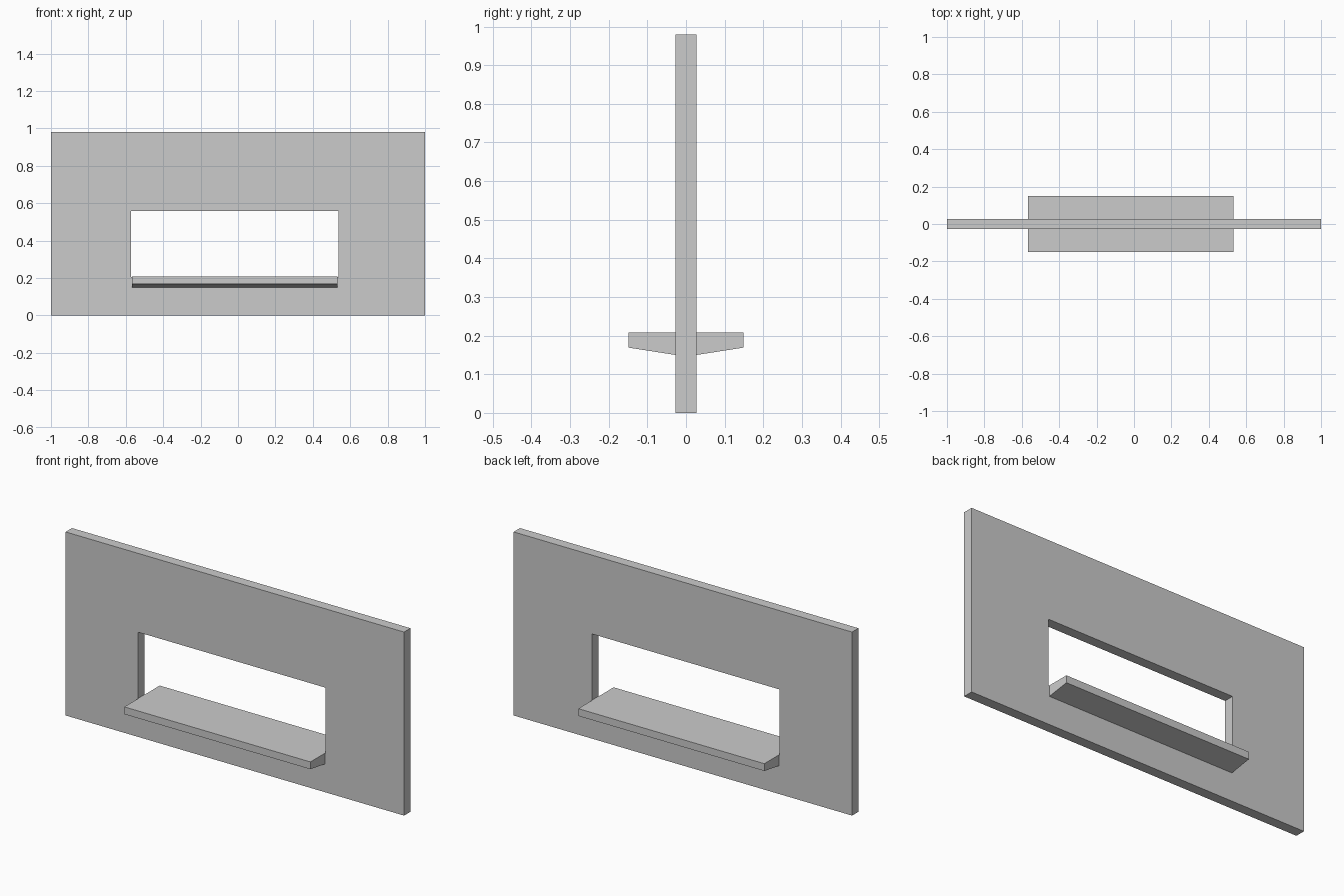
import bpy
import bmesh
from mathutils import Vector

default = bpy.data.objects.get("Cube")
if default:
    bpy.data.objects.remove(default, do_unlink=True)

# Single plain material
GREY = (0.6, 0.6, 0.6, 1.0)
grey = bpy.data.materials.new("plain_grey")
grey.use_nodes = True
grey.diffuse_color = GREY
grey.node_tree.nodes["Principled BSDF"].inputs["Base Color"].default_value = GREY

# Main dimensions
WALL_TOP, WALL_HALF = 0.98, 0.027
HOLE_LEFT, HOLE_RIGHT, HOLE_TOP = -0.571, 0.536, 0.559
SILL_TOP, SILL_LIP, SILL_BOTTOM, SILL_HALF = 0.208, 0.169, 0.15, 0.149
SIDE_GAP = 0.004


def rectangle(x0, x1, z0, z1, y):
    return [(x0, y, z0), (x1, y, z0), (x1, y, z1), (x0, y, z1)]


def extruded(name, loops, offset):
    """Extrude a flat outline, or the ring between two outlines, along offset."""
    bm = bmesh.new()
    rings = [[bm.verts.new(p) for p in loop] for loop in loops]
    if len(rings) == 1:
        faces = [bm.faces.new(rings[0])]
    else:
        outer, inner = rings
        n = len(outer)
        faces = [bm.faces.new((outer[i], outer[(i + 1) % n],
                               inner[(i + 1) % n], inner[i])) for i in range(n)]
    result = bmesh.ops.extrude_face_region(bm, geom=faces, use_keep_orig=True)
    moved = [v for v in result["geom"] if isinstance(v, bmesh.types.BMVert)]
    bmesh.ops.translate(bm, verts=moved, vec=Vector(offset))
    bmesh.ops.recalc_face_normals(bm, faces=bm.faces)
    mesh = bpy.data.meshes.new(name)
    bm.to_mesh(mesh)
    bm.free()
    mesh.materials.append(grey)
    obj = bpy.data.objects.new(name, mesh)
    bpy.context.collection.objects.link(obj)
    return obj


# Wall panel with a rectangular opening
extruded("wall_panel",
         [rectangle(-1, 1, 0, WALL_TOP, -WALL_HALF),
          rectangle(HOLE_LEFT, HOLE_RIGHT, SILL_TOP - 0.002, HOLE_TOP, -WALL_HALF)],
         (0, 2 * WALL_HALF, 0))

# Counter through the opening, tapering underneath towards both edges
half = [(WALL_HALF, SILL_BOTTOM), (SILL_HALF, SILL_LIP), (SILL_HALF, SILL_TOP)]
profile = half + [(-y, z) for y, z in reversed(half)]
start = HOLE_LEFT + SIDE_GAP
extruded("counter_shelf", [[(start, y, z) for y, z in profile]],
         (HOLE_RIGHT - SIDE_GAP - start, 0, 0))
